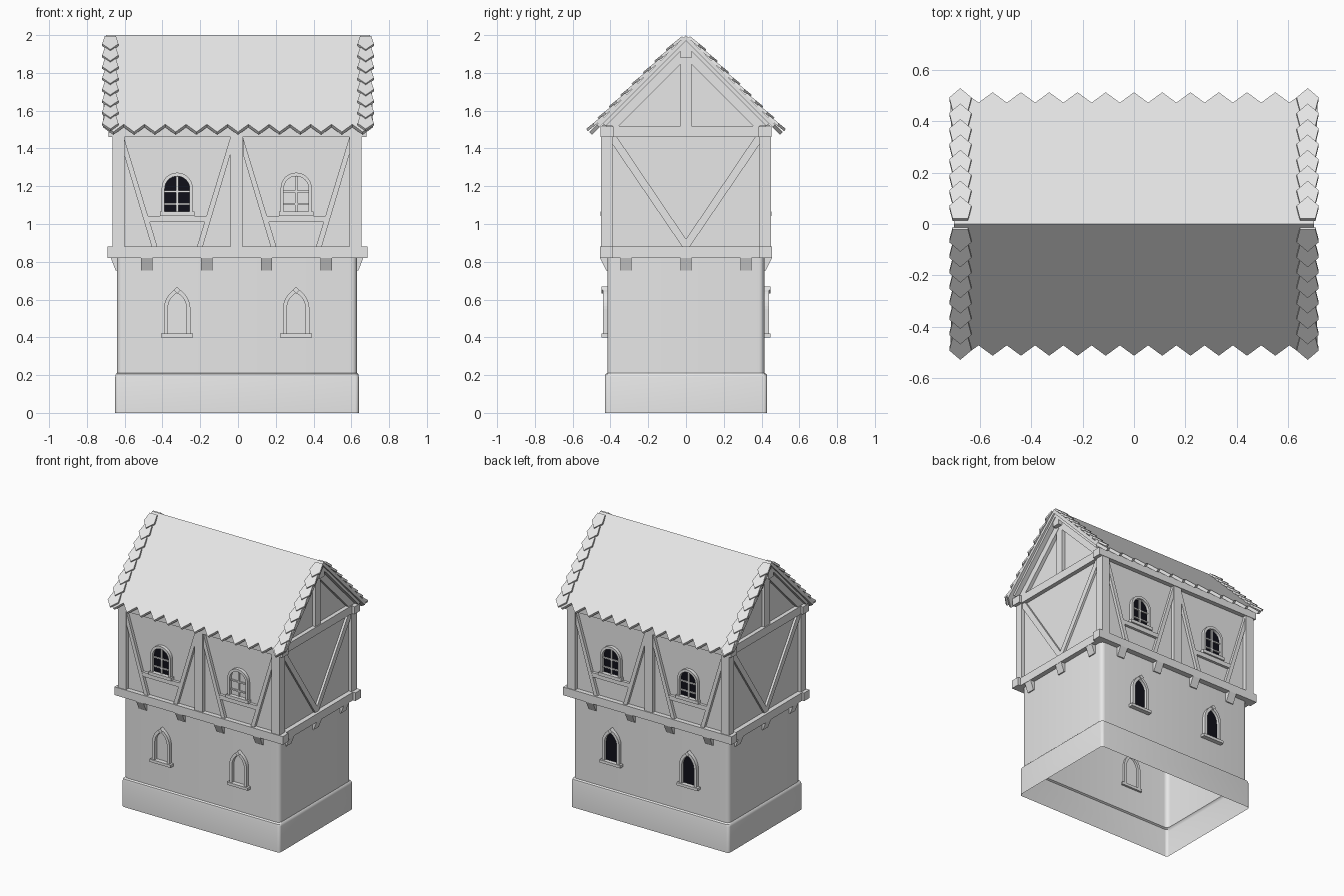
import bpy, bmesh
from math import sin, cos, acos, pi, radians
from mathutils import Matrix, Vector

if "Cube" in bpy.data.objects:
    bpy.data.objects.remove(bpy.data.objects["Cube"], do_unlink=True)


def material(name, colour):
    m = bpy.data.materials.new(name)
    m.use_nodes = True
    m.diffuse_color = colour
    m.node_tree.nodes["Principled BSDF"].inputs["Base Color"].default_value = colour
    return m


GREY = material("plain grey", (0.8, 0.8, 0.8, 1))
BLACK = material("window black", (0.005, 0.005, 0.01, 1))
MID = -0.005  # x centre of the walls


def finish(name, bm, mat=GREY):
    bmesh.ops.recalc_face_normals(bm, faces=bm.faces)
    mesh = bpy.data.meshes.new(name)
    bm.to_mesh(mesh)
    bm.free()
    mesh.materials.append(mat)
    ob = bpy.data.objects.new(name, mesh)
    bpy.context.collection.objects.link(ob)
    return ob


def frame(u, v, n, origin=(0, 0, 0)):
    m = Matrix((u, v, n)).transposed().to_4x4()
    m.translation = Vector(origin)
    return m


# Wall frames: u runs along the wall, v is up, n points outwards
FRONT = frame((1, 0, 0), (0, 0, 1), (0, -1, 0))
BACK = frame((1, 0, 0), (0, 0, 1), (0, 1, 0))
LEFT = frame((0, 1, 0), (0, 0, 1), (1, 0, 0), (MID, 0, 0))
RIGHT = frame((0, 1, 0), (0, 0, 1), (-1, 0, 0), (MID, 0, 0))


def plate(name, polys, fr, d0, d1, mat=GREY):
    """Extrude outlines lying in a frame from depth d0 to d1."""
    bm = bmesh.new()
    for poly in polys:
        bm.faces.new([bm.verts.new((u, v, d0)) for u, v in poly])
    bmesh.ops.remove_doubles(bm, verts=bm.verts, dist=1e-5)
    out = bmesh.ops.extrude_face_region(bm, geom=bm.faces[:], use_keep_orig=True)
    top = [g for g in out["geom"] if isinstance(g, bmesh.types.BMVert)]
    bmesh.ops.translate(bm, verts=top, vec=(0, 0, d1 - d0))
    bm.transform(fr)
    return finish(name, bm, mat)


def rect(u0, u1, v0, v1):
    return [(u0, v0), (u1, v0), (u1, v1), (u0, v1)]


def mirror(poly, c=0):
    return [(2 * c - u, v) for u, v in poly]


def arch(c, w, base, spring, rise, steps=8):
    """Round or pointed arch outline, from the right foot to the left foot."""
    k = (rise * rise - w * w) / (2 * w)
    end = acos(k / (w + k))
    half = [(w, base)] + [((w + k) * cos(end * i / steps) - k,
                           spring + (w + k) * sin(end * i / steps))
                          for i in range(steps + 1)]
    half[-1] = (0, spring + rise)
    full = half + [(-u, v) for u, v in reversed(half[:-1])]
    return [(c + u, v) for u, v in full]


def band(outer, inner):
    return [[outer[i], outer[i + 1], inner[i + 1], inner[i]]
            for i in range(len(outer) - 1)]


# Hollow lower storey with a projecting plinth, open underneath
def ring(bm, hx, hy, r, z):
    pts = []
    for q, (sx, sy) in enumerate(((1, 1), (-1, 1), (-1, -1), (1, -1))):
        for i in range(6):
            a = pi / 2 * (q + i / 5)
            pts.append(bm.verts.new((MID + sx * (hx - r) + r * cos(a),
                                     sy * (hy - r) + r * sin(a), z)))
    return pts


bm = bmesh.new()
rings = [ring(bm, *s) for s in ((0.645, 0.43, 0.02, 0), (0.645, 0.43, 0.02, 0.19),
                                (0.642, 0.427, 0.025, 0.205), (0.635, 0.415, 0.03, 0.212),
                                (0.635, 0.415, 0.03, 0.84))]
for a, b in zip(rings, rings[1:]):
    for i in range(len(a)):
        j = (i + 1) % len(a)
        bm.faces.new((a[i], a[j], b[j], b[i]))
shell = finish("stone_lower_wall", bm)
bpy.context.view_layer.objects.active = shell
shell.select_set(True)
bpy.ops.object.shade_smooth_by_angle(angle=radians(40))
shell.select_set(False)

# Upper storey infill, including the gables
plate("upper_wall", [[(-0.42, 0.83), (0.42, 0.83), (0.42, 1.54), (0, 1.96), (-0.42, 1.54)]],
      LEFT, -0.635, 0.635)

BAYS = (-0.322, 0.308)
for side, fr in (("front", FRONT), ("back", BACK)):
    # Long wall timbers
    plate(side + "_sill_beam", [rect(-0.69, 0.685, 0.82, 0.88)], fr, 0.39, 0.455)
    plate(side + "_wall_plate", [rect(-0.685, 0.68, 1.46, 1.515)], fr, 0.385, 0.453)
    for label, a, b in (("right", -0.665, -0.6), ("left", 0.59, 0.655)):
        plate(f"{side}_{label}_post", [rect(a, b, 0.88, 1.46)], fr, 0.39, 0.45)
    plate(side + "_middle_post", [rect(-0.04, 0.025, 0.88, 1.46)], fr, 0.41, 0.448)

    for n, c in enumerate(BAYS):
        tag = f"{side}_{('right', 'left')[n]}"
        brace = [(c + 0.282, 1.46), (c + 0.105, 0.88), (c + 0.135, 0.88), (c + 0.282, 1.37)]
        plate(tag + "_braces", [brace, mirror(brace, c)], fr, 0.41, 0.442)
        plate(tag + "_apron_rail", [[(c - 0.145, 1.01), (c + 0.145, 1.01),
                                     (c + 0.16, 1.042), (c - 0.16, 1.042)]], fr, 0.41, 0.44)

        # Round-headed upper window
        inner = arch(c, 0.066, 1.06, 1.187, 0.066)
        plate(tag + "_upper_frame", band(arch(c, 0.082, 1.06, 1.19, 0.082), inner),
              fr, 0.41, 0.445)
        plate(tag + "_upper_sill", [rect(c - 0.092, c + 0.092, 1.042, 1.065)], fr, 0.41, 0.452)
        dark = side == "back" or n == 0
        plate(tag + "_upper_pane", [inner], fr, 0.415, 0.423, BLACK if dark else GREY)
        plate(tag + "_upper_mullion", [rect(c - 0.006, c + 0.006, 1.06, 1.252)],
              fr, 0.41, 0.433)
        for z in (1.105, 1.172):
            plate(tag + "_upper_glazing_bar", [rect(c - 0.066, c + 0.066, z - 0.005, z + 0.005)],
                  fr, 0.41, 0.432)

        # Pointed lower window
        inner = arch(c, 0.05, 0.42, 0.55, 0.085)
        plate(tag + "_lower_frame", band(arch(c, 0.07, 0.42, 0.55, 0.11), inner),
              fr, 0.40, 0.44)
        plate(tag + "_lower_sill", [rect(c - 0.085, c + 0.085, 0.40, 0.42)], fr, 0.40, 0.448)
        plate(tag + "_lower_keystone", [[(c, 0.632), (c + 0.018, 0.65), (c, 0.668),
                                         (c - 0.018, 0.65)]], fr, 0.40, 0.448)
        if side == "back":
            plate(tag + "_lower_pane", [inner], fr, 0.412, 0.419, BLACK)

# Gable end timbers
for side, fr in (("left", LEFT), ("right", RIGHT)):
    plate(side + "_sill_beam", [rect(-0.39, 0.39, 0.82, 0.88)], fr, 0.6, 0.67)
    plate(side + "_tie_beam", [rect(-0.39, 0.39, 1.46, 1.52)], fr, 0.6, 0.665)
    brace = [(0.395, 1.46), (0.365, 1.46), (0, 0.92), (0, 0.88), (0.02, 0.88), (0.395, 1.43)]
    plate(side + "_braces", [brace, mirror(brace)], fr, 0.62, 0.651)
    rafter = [(0, 1.965), (0.445, 1.52), (0.355, 1.52), (0, 1.875)]
    plate(side + "_rafters", [rafter, mirror(rafter)], fr, 0.62, 0.66)
    plate(side + "_king_post", [rect(-0.03, 0.03, 1.52, 1.9)], fr, 0.62, 0.658)
    plate(side + "_ridge_beam_end", [rect(-0.03, 0.03, 1.88, 1.945)], fr, 0.62, 0.69)


# Wedge-shaped corbels under the overhang
def wedge(s, wall, edge, c=0):
    return [[(c + s * d, z) for d, z in ((wall - 0.02, 0.755), (wall + 0.008, 0.755),
                                         (edge, 0.82), (wall - 0.02, 0.82))]]


for s in (-1, 1):
    for x in (-0.483, -0.166, 0.151, 0.468):
        plate("long_wall_corbel", wedge(s, 0.415, 0.455), LEFT, x - 0.03 - MID, x + 0.03 - MID)
    for y in (-0.318, 0, 0.318):
        plate("gable_wall_corbel", wedge(s, 0.635, 0.668, MID), BACK, y - 0.03, y + 0.03)


# Roof frames: u along the ridge, v down the slope, n outwards
def slope(s, lift=0, x=0, run=0):
    a = pi / 4 - lift
    down = Vector((0, s * cos(pi / 4), -sin(pi / 4)))
    return frame((1, 0, 0), (0, s * cos(a), -sin(a)), (0, s * sin(a), cos(a)),
                 Vector((x, 0, 2)) + down * run)


TEETH = 13
STEP = 1.43 / TEETH
TILE = [(-0.03, 0), (-0.043, 0.065), (0, 0.112), (0.043, 0.065), (0.03, 0)]
for s, side in ((-1, "front"), (1, "back")):
    # Roof slope with a zigzag eave
    eave = [(-0.715 + STEP * i / 2, 0.725 if i % 2 else 0.668) for i in range(2 * TEETH + 1)]
    plate(side + "_roof", [[(0.7, 0), (-0.7, 0)] + eave], slope(s), -0.022, 0)
    plate(side + "_roof_boards", [rect(-0.69, 0.69, 0.02, 0.64)], slope(s), -0.04, -0.02)
    # Overlapping pointed tiles along both verges
    for x in (-0.676, 0.676):
        for i in range(8):
            plate(side + "_verge_tile", [TILE], slope(s, radians(6), x, 0.02 + i * 0.085),
                  -0.004, 0.011)
